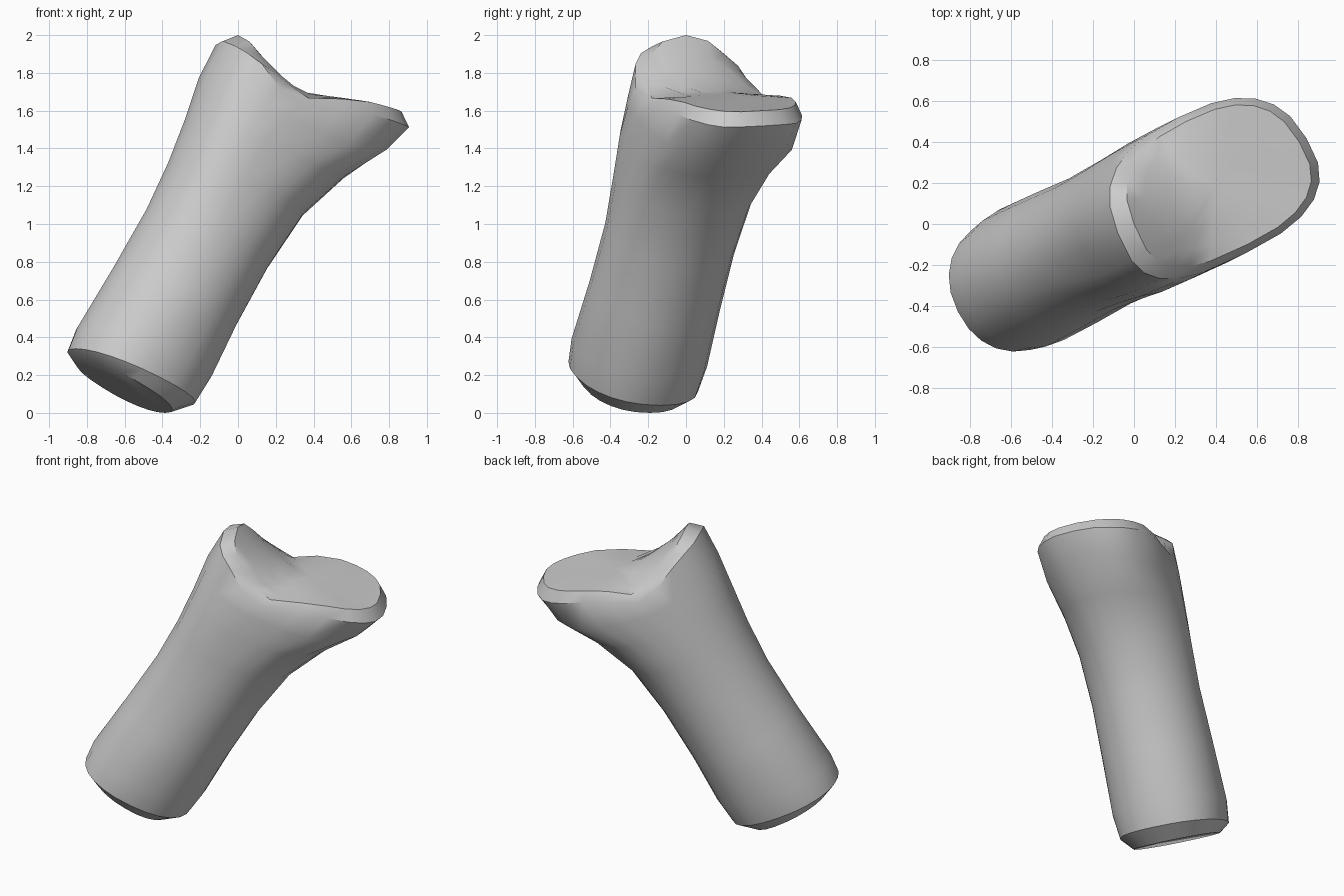
import bpy
import bmesh
import math

cube = bpy.data.objects.get("Cube")
if cube:
    bpy.data.objects.remove(cube, do_unlink=True)

SEGMENTS = 24
TURN = math.radians(26.4)   # heading of the leaning shaft


def material(name, value):
    mat = bpy.data.materials.new(name)
    mat.use_nodes = True
    colour = (value, value, value, 1)
    mat.diffuse_color = colour
    mat.node_tree.nodes["Principled BSDF"].inputs["Base Color"].default_value = colour
    return mat


def oval(square, corner):
    """Unit oval; lower exponents are squarer. Corner is the ridged back quarter."""
    for i in range(SEGMENTS):
        t = math.tau * i / SEGMENTS
        c, s = math.cos(t), math.sin(t)
        e = corner if c < 0 and s < 0 else square
        yield math.copysign(abs(c) ** e, c), math.copysign(abs(s) ** e, s)


# Height of the saddle-shaped top along the lean direction
SADDLE = [(0.0, 2.0), (0.07, 1.91), (0.3, 1.71), (0.55, 1.67), (0.88, 1.6)]


def saddle_height(u, v):
    fall = 1.1 * v * v * min(1, max(0, (0.5 - u) / 0.4))
    if u <= SADDLE[0][0]:
        return SADDLE[0][1] - fall
    for (u0, z0), (u1, z1) in zip(SADDLE, SADDLE[1:]):
        if u <= u1:
            return z0 + (z1 - z0) * (u - u0) / (u1 - u0) - fall
    return SADDLE[-1][1]


def place(bm, u, v, z):
    return bm.verts.new((u * math.cos(TURN) - v * math.sin(TURN),
                         u * math.sin(TURN) + v * math.cos(TURN), z))


def shaft_ring(bm, back, front, width, square=1, corner=1, sag=0):
    """Tilted oval through a back point and a front point, given as (u, z)."""
    ring = []
    for c, s in oval(square, corner):
        k = (1 + c) / 2
        u = back[0] + (front[0] - back[0]) * k
        z = back[1] + (front[1] - back[1]) * k - sag * s * s
        ring.append(place(bm, u, width * s, z))
    return ring


def saddle_ring(bm, back, front, width, drop=0):
    """Squarish oval that follows the saddle, with a slanted front lip."""
    ring = []
    for c, s in oval(0.76, 0.65):
        k = (1 + c) / 2
        u = back + (front - back) * k
        v = width * s
        z = saddle_height(u, v) + 0.05 * v * k - drop * (0.4 + 0.6 * k)
        ring.append(place(bm, u + 0.08 * v * (1 - 2 * k), v, z))
    return ring


bm = bmesh.new()

# Rounded foot, shaft and flare
rings = [shaft_ring(bm, *spec) for spec in (
    ((-0.91, 0.27), (-0.43, 0.0), 0.27, 0.9, 0.9),
    ((-0.96, 0.34), (-0.30, 0.04), 0.335, 0.9, 0.9),
    ((-0.91, 0.46), (-0.20, 0.18), 0.355, 0.95, 0.95),
    ((-0.70, 0.78), (-0.05, 0.45), 0.35),
    ((-0.51, 1.08), (0.14, 0.76), 0.34, 1, 0.9),
    ((-0.38, 1.33), (0.35, 1.04), 0.35, 1, 0.77),
    ((-0.28, 1.56), (0.59, 1.24), 0.365, 0.97, 0.66, 0.04),
    ((-0.19, 1.79), (0.84, 1.41), 0.37, 0.86, 0.62, 0.12),
)]

# Bevelled rim, then the seat closing inward
rings.append(saddle_ring(bm, -0.09, 0.94, 0.37, 0.08))
for scale in (1, 0.8, 0.55, 0.28):
    rings.append(saddle_ring(bm, 0.45 - 0.45 * scale, 0.45 + 0.45 * scale,
                             0.335 * scale))

for low, high in zip(rings, rings[1:]):
    for i in range(SEGMENTS):
        j = (i + 1) % SEGMENTS
        bm.faces.new((low[i], low[j], high[j], high[i]))
bm.faces.new(list(reversed(rings[0])))
centre = place(bm, 0.45, 0, saddle_height(0.45, 0))
for i in range(SEGMENTS):
    bm.faces.new((rings[-1][i], rings[-1][(i + 1) % SEGMENTS], centre))
bmesh.ops.recalc_face_normals(bm, faces=bm.faces)

mesh = bpy.data.meshes.new("flared_shaft")
bm.to_mesh(mesh)
bm.free()
mesh.materials.append(material("plain grey", 0.6))
shaft = bpy.data.objects.new("flared_shaft", mesh)
bpy.context.collection.objects.link(shaft)

bpy.ops.object.select_all(action='DESELECT')
shaft.select_set(True)
bpy.context.view_layer.objects.active = shaft
bpy.ops.object.shade_smooth_by_angle(angle=math.radians(35))
